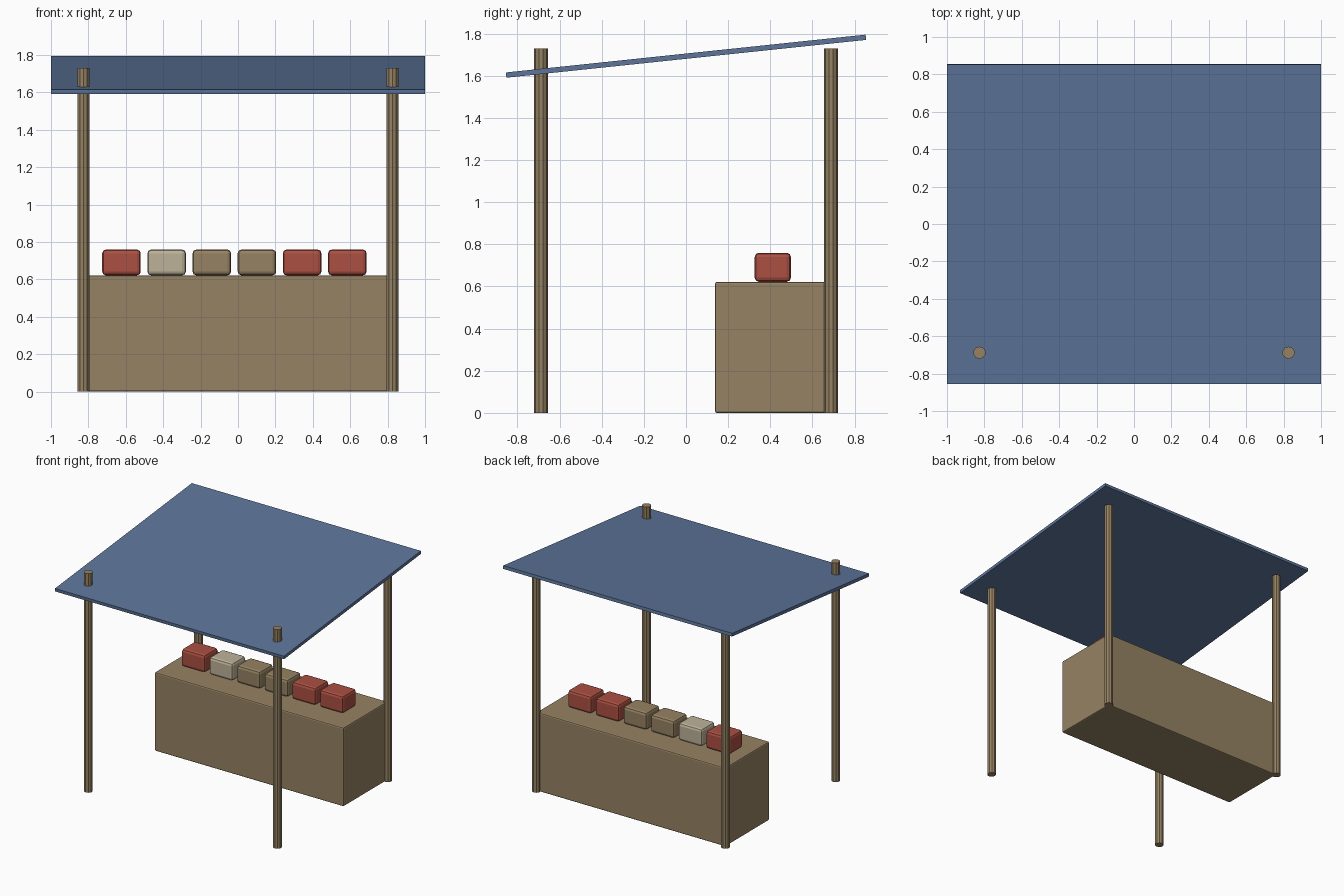
import bpy, math

if "Cube" in bpy.data.objects:
    bpy.data.objects.remove(bpy.data.objects["Cube"])


def mat(name, color):
    m = bpy.data.materials.new(name)
    m.diffuse_color = (*color, 1)
    m.use_nodes = True
    m.node_tree.nodes["Principled BSDF"].inputs["Base Color"].default_value = m.diffuse_color
    return m


wood = mat("tan_wood", (0.305, 0.225, 0.125))
blue = mat("blue_canvas", (0.11, 0.18, 0.325))
red = mat("red_goods", (0.41, 0.08, 0.055))
cream = mat("cream_goods", (0.51, 0.445, 0.32))


def box(name, loc, size, material, bevel=0.0, segments=1, tilt=0.0):
    bpy.ops.mesh.primitive_cube_add(size=1, location=loc)
    o = bpy.context.object
    o.name = name
    o.scale = size
    bpy.ops.object.transform_apply(location=False, rotation=False, scale=True)
    o.rotation_euler.x = tilt
    o.data.materials.append(material)
    if bevel:
        b = o.modifiers.new("rounded_edges", 'BEVEL')
        b.width = bevel
        b.segments = segments
    return o


# Four round posts; the front pair pokes through the canopy
for sy, row in ((-1, "front"), (1, "back")):
    for sx, side in ((-1, "left"), (1, "right")):
        bpy.ops.mesh.primitive_cylinder_add(
            vertices=10, radius=0.033, depth=1.73,
            location=(sx * 0.826, sy * 0.688, 0.865))
        post = bpy.context.object
        post.name = f"{row}_{side}_post"
        post.data.materials.append(wood)

# Sloping canopy
box("canopy", (0, 0, 1.693), (2.0, 1.717, 0.025), blue, tilt=math.radians(6))

# Counter between the back posts
box("counter", (0, 0.413, 0.311), (1.651, 0.551, 0.622), wood, 0.01, 2)

# Row of goods on the counter
for i, m in enumerate((red, cream, wood, wood, red, red)):
    box(f"goods_{i + 1}", (-0.623 + i * 0.2415, 0.412, 0.691),
        (0.206, 0.172, 0.138), m, 0.02, 2)
